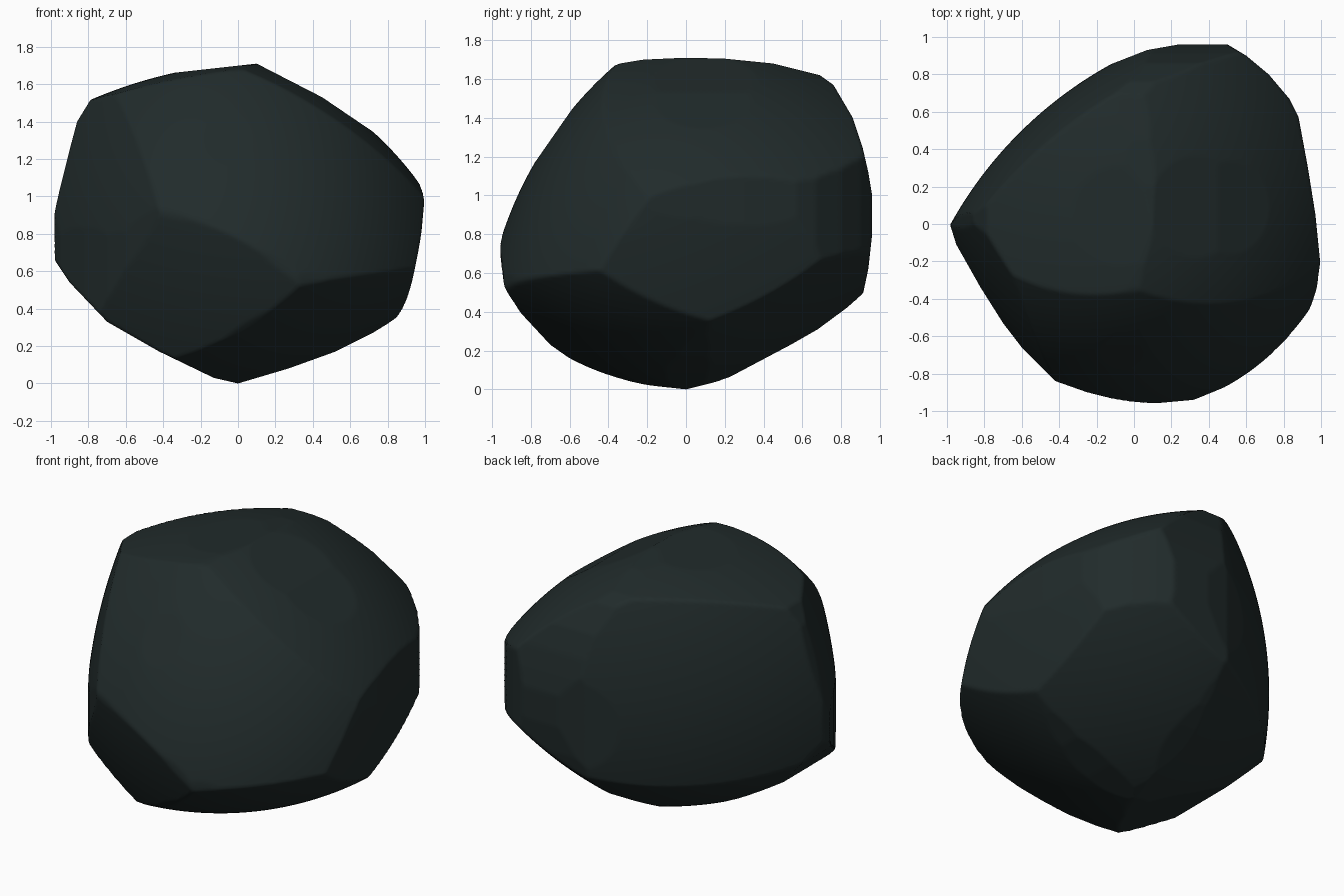
import bpy, bmesh
from mathutils import Vector

if "Cube" in bpy.data.objects:
    bpy.data.objects.remove(bpy.data.objects["Cube"])

CORE = Vector((0, 0, 0.85))

# Outlines of the boulder: front (x,z), side (y,z), plan (x,y)
FRONT = [(-1, .83), (-.98, .66), (-.9, .54), (-.7, .33), (-.42, .17), (-.13, .03), (0, 0),
         (.27, .08), (.52, .17), (.72, .27), (.85, .35), (.9, .42), (.94, .55), (.98, .8),
         (1, 1.02), (.9, 1.17), (.73, 1.34), (.45, 1.53), (.1, 1.71), (-.35, 1.66),
         (-.64, 1.59), (-.78, 1.53), (-.86, 1.4), (-.9, 1.25), (-.95, 1.05)]
SIDE = [(-.96, .68), (-.95, .85), (-.9, .96), (-.8, 1.14), (-.64, 1.37), (-.52, 1.54),
        (-.42, 1.65), (-.34, 1.68), (-.22, 1.7), (0, 1.71), (.2, 1.705), (.45, 1.68),
        (.69, 1.62), (.76, 1.57), (.86, 1.4), (.91, 1.25), (.94, 1.12), (.96, 1.0),
        (.96, .8), (.94, .62), (.91, .48), (.68, .31), (.54, .23), (.2, .05), (0, 0),
        (-.28, .03), (-.53, .11), (-.7, .23), (-.83, .37), (-.93, .48)]
PLAN = [(-1, .05), (-.8, .34), (-.62, .53), (-.4, .69), (-.16, .84), (.07, .93), (.24, .96),
        (.5, .96), (.6, .9), (.72, .8), (.83, .67), (.88, .57), (.93, .3), (.97, .05),
        (1, -.25), (.99, -.37), (.92, -.52), (.81, -.65), (.7, -.74), (.54, -.85),
        (.32, -.94), (.1, -.96), (-.05, -.95), (-.25, -.9), (-.42, -.84), (-.6, -.66),
        (-.7, -.53), (-.82, -.34), (-.95, -.11)]

# Gently domed facets: (sphere centre, radius, flattening along SLOPE)
SLOPE = Vector((0, .553, .833))
FACETS = [
    ((-.06, .313, .589), 1.235, .216),  # upper front
    ((.2, .05, -.78), 2.5, 0),          # top left
    ((-.477, .09, .023), 1.785, 0),     # top right slope
    ((1.739, 1.204, .47), 3.01, 0),     # left
    ((.742, 1.836, 1.6), 3.0, 0),       # lower front
    ((-.31, .262, 1.853), 1.9, 0),      # underside, front right
    ((.93, -1.06, .83), 2.185, 0),      # back left
    ((.464, -.468, 1.887), 2.0, 0),     # underside, left
    ((-.316, -.543, 2.097), 2.2, 0),    # underside, back
    ((-2.95, -.37, 1.43), 3.98, 0),     # right
]


def outline_planes(points, i, j):
    """Outward planes (normal, distance from core) along an outline in axes i, j."""
    planes = []
    for a, b in zip(points, points[1:] + points[:1]):
        n = Vector((0, 0, 0))
        n[i], n[j] = b[1] - a[1], a[0] - b[0]
        h = n[i] * (a[0] - CORE[i]) + n[j] * (a[1] - CORE[j])
        planes.append((n, h) if h > 0 else (-n, -h))
    return planes


def flatten(p, amount):
    return p - SLOPE * (amount * SLOPE.dot(p))


PLANES = outline_planes(FRONT, 0, 2) + outline_planes(SIDE, 1, 2) + outline_planes(PLAN, 0, 1)
DOMES = [(flatten(CORE - Vector(c), m), r, m) for c, r, m in FACETS]


def reach(d):
    """Distance from the core to the rock surface along direction d."""
    best = 9.0
    for n, h in PLANES:
        k = n.dot(d)
        if k * best > h:
            best = h / k
    for o, r, m in DOMES:
        e = flatten(d, m)
        a, b = e.dot(e), o.dot(e)
        best = min(best, (-b + (b * b - a * (o.dot(o) - r * r)) ** 0.5) / a)
    return best


# Boulder: a ball pulled in to the facets
bm = bmesh.new()
bmesh.ops.create_icosphere(bm, subdivisions=7, radius=1)
for v in bm.verts:
    d = v.co.normalized()
    v.co = CORE + d * reach(d)
for f in bm.faces:
    f.smooth = True
# Seat it exactly on the ground
low = min(v.co.z for v in bm.verts)
bmesh.ops.translate(bm, verts=bm.verts, vec=(0, 0, -low))
mesh = bpy.data.meshes.new("boulder")
bm.to_mesh(mesh)
bm.free()

stone = bpy.data.materials.new("dark slate stone")
stone.diffuse_color = (0.015, 0.024, 0.024, 1)
stone.use_nodes = True
stone.node_tree.nodes["Principled BSDF"].inputs["Base Color"].default_value = stone.diffuse_color
mesh.materials.append(stone)
boulder = bpy.data.objects.new("boulder", mesh)
bpy.context.collection.objects.link(boulder)
